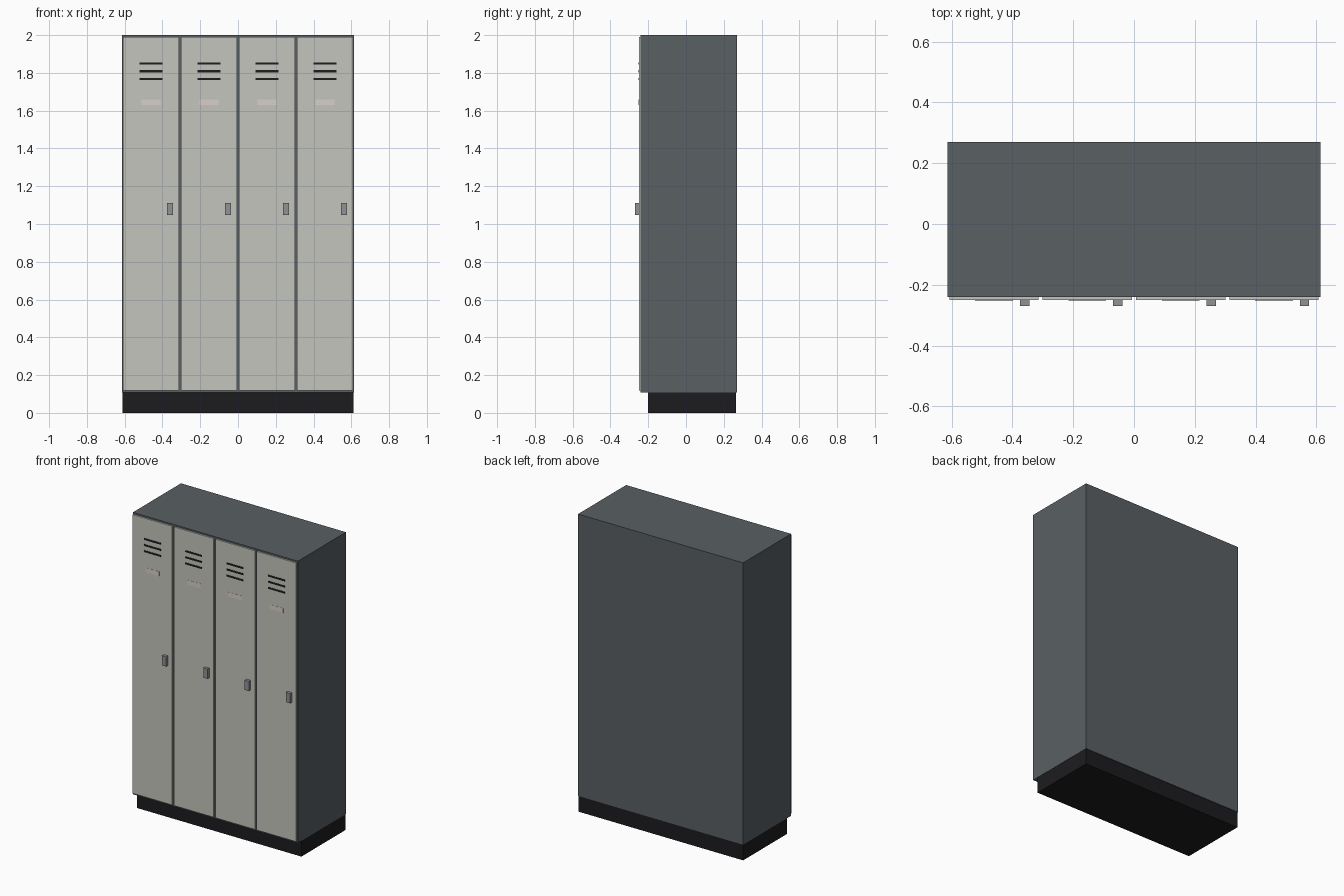
import bpy

if "Cube" in bpy.data.objects:
    bpy.data.objects.remove(bpy.data.objects["Cube"])


def material(name, rgb):
    m = bpy.data.materials.new(name)
    m.diffuse_color = (*rgb, 1)
    m.use_nodes = True
    m.node_tree.nodes["Principled BSDF"].inputs["Base Color"].default_value = m.diffuse_color
    return m


BODY = material("slate_grey", (0.10, 0.115, 0.125))
DOOR = material("light_grey", (0.56, 0.56, 0.51))
DARK = material("black", (0.012, 0.012, 0.014))
LABEL = material("label_white", (0.68, 0.62, 0.58))
METAL = material("metal_grey", (0.28, 0.29, 0.30))


def box(name, x, y, z, mat):
    """Box from (min, max) pairs on each axis."""
    bpy.ops.mesh.primitive_cube_add(size=1, location=[sum(p) / 2 for p in (x, y, z)])
    ob = bpy.context.object
    ob.name = name
    ob.scale = [p[1] - p[0] for p in (x, y, z)]
    bpy.ops.object.transform_apply(location=False, rotation=False, scale=True)
    ob.data.materials.append(mat)
    return ob


# Carcass and recessed plinth
box("cabinet_body", (-0.613, 0.613), (-0.24, 0.27), (0.107, 2.0), BODY)
box("plinth", (-0.611, 0.611), (-0.20, 0.266), (0.0, 0.107), DARK)

# Four identical doors with vents, label plate and latch
PITCH = 0.307
for i in range(4):
    cx = (i - 1.5) * PITCH
    n = i + 1
    box(f"door_{n}", (cx - 0.147, cx + 0.147), (-0.25, -0.24), (0.118, 1.99), DOOR)
    for j in range(3):
        z = 1.768 + 0.041 * j
        box(f"vent_slot_{n}_{j + 1}", (cx - 0.062, cx + 0.062),
            (-0.252, -0.246), (z - 0.006, z + 0.006), DARK)
    box(f"label_plate_{n}", (cx - 0.051, cx + 0.051), (-0.251, -0.246), (1.63, 1.66), LABEL)
    box(f"latch_{n}", (cx + 0.085, cx + 0.116), (-0.27, -0.248), (1.047, 1.112), METAL)
